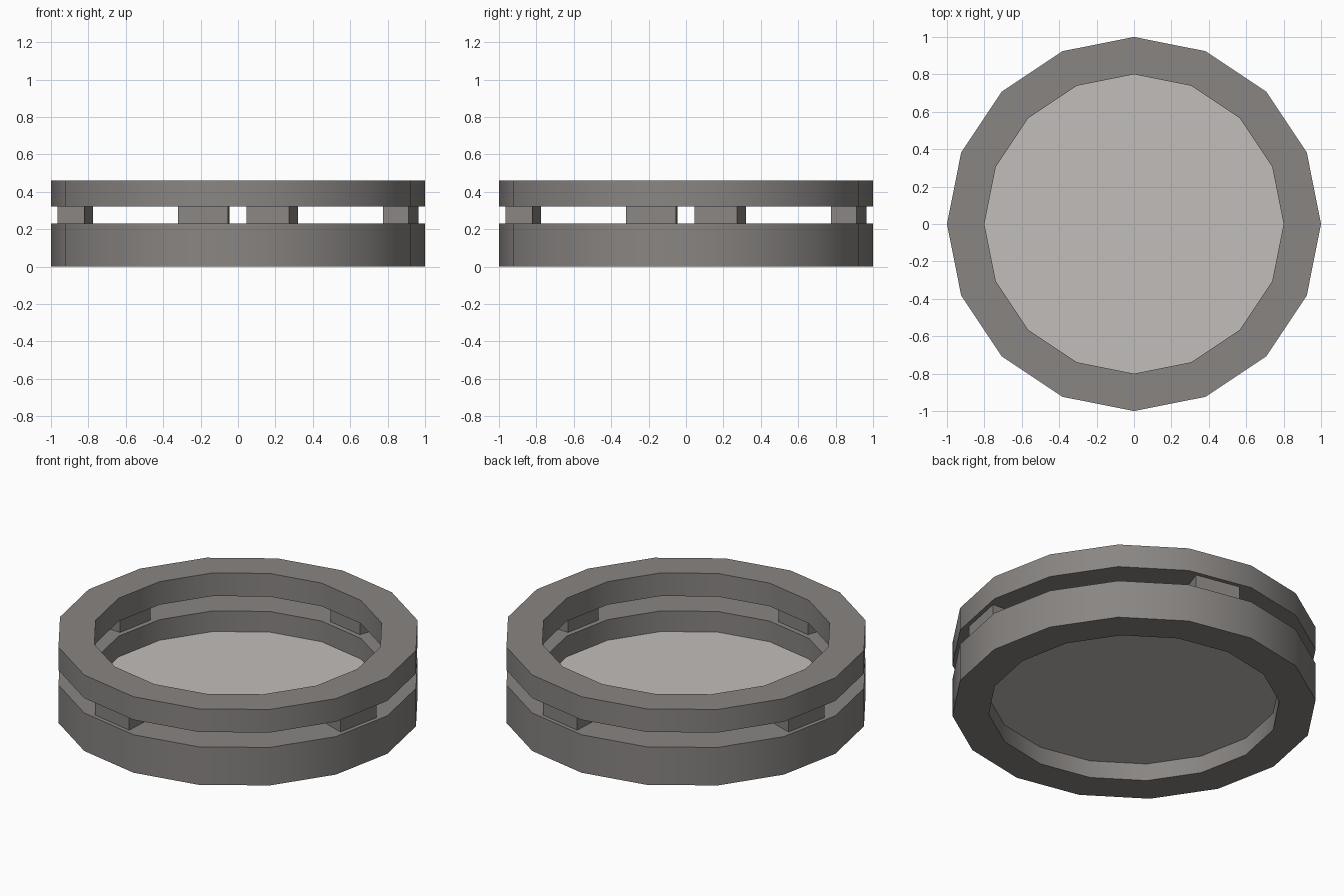
import bpy, bmesh, math

if "Cube" in bpy.data.objects:
    bpy.data.objects.remove(bpy.data.objects["Cube"])

SIDES = 16


def material(name, rgb):
    m = bpy.data.materials.new(name)
    m.diffuse_color = (*rgb, 1)
    m.use_nodes = True
    m.node_tree.nodes["Principled BSDF"].inputs["Base Color"].default_value = m.diffuse_color
    return m


dark_grey = material("dark warm grey", (0.25, 0.235, 0.225))
light_grey = material("light warm grey", (0.54, 0.51, 0.49))


def polar(r, deg, z):
    a = math.radians(deg)
    return (r * math.cos(a), r * math.sin(a), z)


def finish(name, bm, mat, smooth=False):
    bmesh.ops.recalc_face_normals(bm, faces=bm.faces)
    mesh = bpy.data.meshes.new(name)
    bm.to_mesh(mesh)
    bm.free()
    mesh.materials.append(mat)
    ob = bpy.data.objects.new(name, mesh)
    bpy.context.collection.objects.link(ob)
    if smooth:
        bpy.ops.object.select_all(action='DESELECT')
        ob.select_set(True)
        bpy.context.view_layer.objects.active = ob
        bpy.ops.object.shade_smooth_by_angle(angle=math.radians(30))
    return ob


def ring(name, z0, z1, r_in=0.8, r_out=1.0):
    bm = bmesh.new()
    profile = [(r_in, z0), (r_out, z0), (r_out, z1), (r_in, z1)]
    loops = [[bm.verts.new(polar(r, i * 360 / SIDES, z)) for r, z in profile]
             for i in range(SIDES)]
    for i in range(SIDES):
        a, b = loops[i], loops[(i + 1) % SIDES]
        for j in range(4):
            k = (j + 1) % 4
            bm.faces.new((a[j], b[j], b[k], a[k]))
    return finish(name, bm, dark_grey, smooth=True)


def spacer(name, mid, z0, z1):
    # wedge block sitting in the middle of one ring segment
    bm = bmesh.new()
    plan = [(0.823, -8.1), (0.966, -8.1), (0.966, 8.1), (0.823, 8.1)]
    face = bm.faces.new([bm.verts.new(polar(r, mid + d, z0)) for r, d in plan])
    top = bmesh.ops.extrude_face_region(bm, geom=[face])["geom"]
    bmesh.ops.translate(bm, vec=(0, 0, z1 - z0),
                        verts=[v for v in top if isinstance(v, bmesh.types.BMVert)])
    return finish(name, bm, dark_grey)


# Lower and upper rims
ring("lower_ring", 0.0, 0.23)
ring("upper_ring", 0.32, 0.46)

# Four spacers between the rims
for n in range(4):
    spacer(f"spacer_{n + 1}", -11.25 + 90 * n, 0.23, 0.32)

# Floor disc inside the lower ring
bm = bmesh.new()
bm.faces.new([bm.verts.new(polar(0.8, i * 360 / SIDES, 0.105)) for i in range(SIDES)])
disc = finish("floor_disc", bm, light_grey)
if disc.data.polygons[0].normal.z < 0:
    disc.data.flip_normals()
